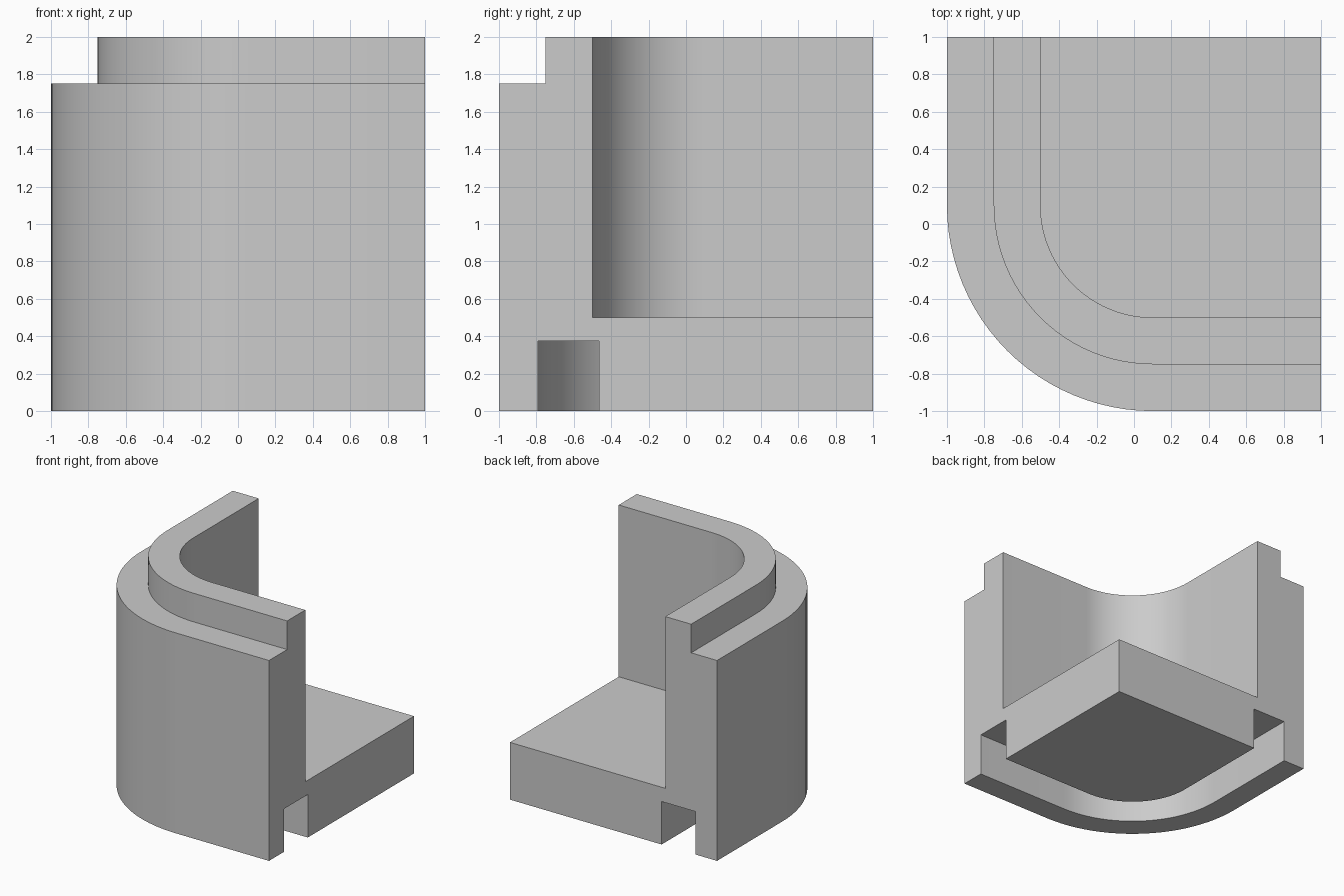
import bpy, bmesh, math

cube = bpy.data.objects.get("Cube")
if cube:
    bpy.data.objects.remove(cube, do_unlink=True)

grey = bpy.data.materials.new("plain grey")
grey.use_nodes = True
colour = (0.6, 0.6, 0.6, 1)
grey.diffuse_color = colour
grey.node_tree.nodes["Principled BSDF"].inputs["Base Color"].default_value = colour

CENTRE = 0.1     # centre of the rounded corner on both axes
STEPS = 24
# Wall section as (radius, height): groove, foot, outer wall, stepped rim, inner wall
PROFILE = [(0.565, 0), (0.565, 0.375), (0.89, 0.375), (0.89, 0), (1.1, 0),
           (1.1, 1.75), (0.85, 1.75), (0.85, 2), (0.6, 2), (0.6, 0.5)]


def path(radius):
    """Straight run, quarter turn, straight run at one radius."""
    points = [(1, CENTRE - radius)]
    for i in range(STEPS + 1):
        a = math.radians(270 - 90 * i / STEPS)
        points.append((CENTRE + radius * math.cos(a), CENTRE + radius * math.sin(a)))
    return points + [(CENTRE - radius, 1)]


bm = bmesh.new()
rails = [[bm.verts.new((x, y, z)) for x, y in path(r)] for r, z in PROFILE]

# Wall surfaces between neighbouring rails
for low, high in zip(rails, rails[1:]):
    for i in range(len(low) - 1):
        bm.faces.new((low[i], low[i + 1], high[i + 1], high[i]))

# Floor slab: underside, top and the two cut ends shared with the wall
under = bm.verts.new((1, 1, 0))
top = bm.verts.new((1, 1, 0.5))
bm.faces.new(rails[0] + [under])
bm.faces.new(rails[-1] + [top])
for end in (0, -1):
    bm.faces.new([rail[end] for rail in rails] + [top, under])

bmesh.ops.recalc_face_normals(bm, faces=bm.faces)
mesh = bpy.data.meshes.new("corner_block")
bm.to_mesh(mesh)
bm.free()
mesh.materials.append(grey)
block = bpy.data.objects.new("corner_block", mesh)
bpy.context.collection.objects.link(block)

# Smooth curves with sharp edges
bpy.ops.object.select_all(action="DESELECT")
block.select_set(True)
bpy.context.view_layer.objects.active = block
bpy.ops.object.shade_smooth_by_angle(angle=math.radians(30))
